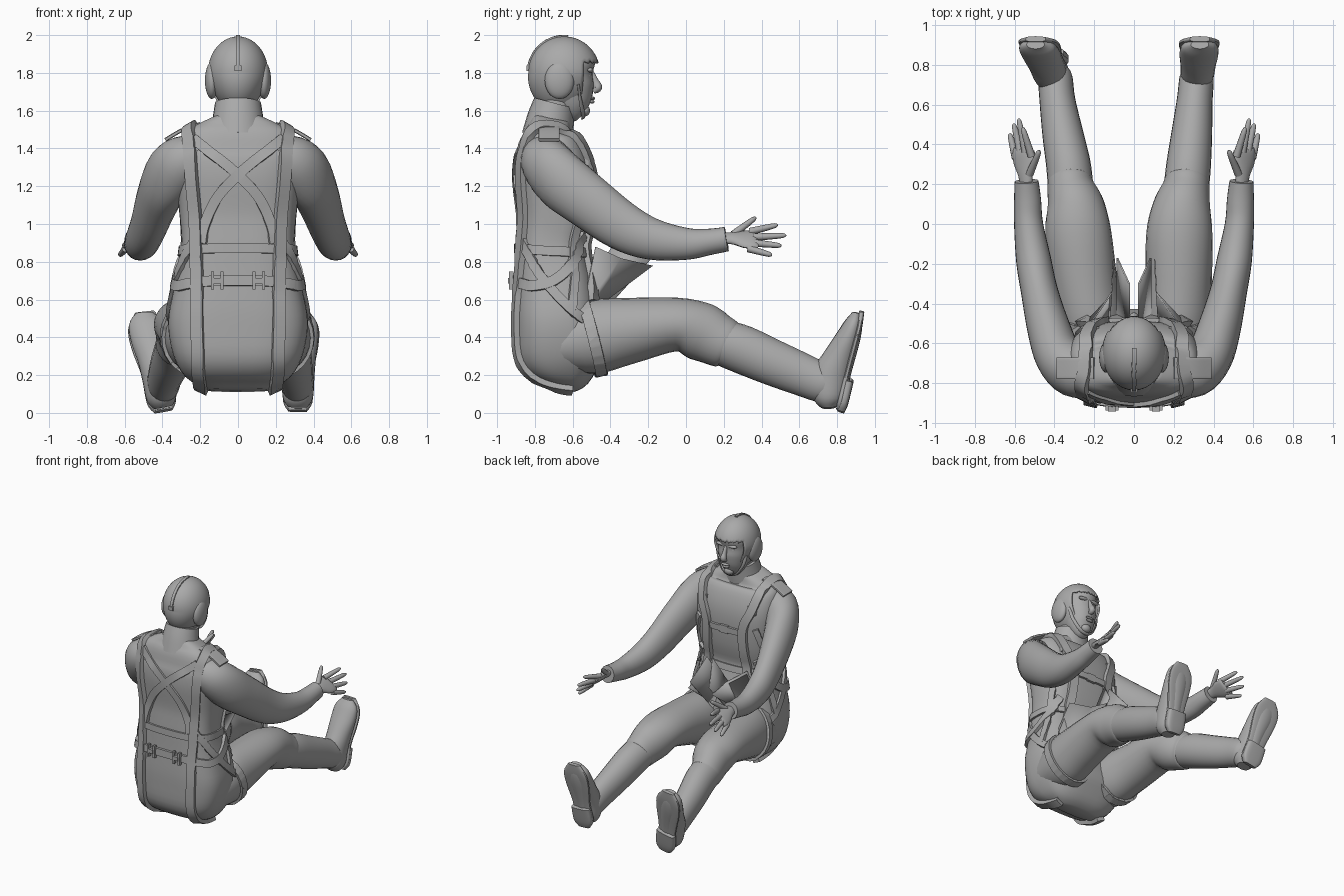
import bpy, bmesh, math
from mathutils import Matrix, Vector
from mathutils.bvhtree import BVHTree

if "Cube" in bpy.data.objects:
    bpy.data.objects.remove(bpy.data.objects["Cube"])

grey = bpy.data.materials.new("plain_grey")
grey.use_nodes = True
grey.diffuse_color = (0.4, 0.4, 0.4, 1)
grey.node_tree.nodes["Principled BSDF"].inputs["Base Color"].default_value = (0.4, 0.4, 0.4, 1)
X, Y, Z = Vector((1, 0, 0)), Vector((0, 1, 0)), Vector((0, 0, 1))
SIDES = ((1, "left"), (-1, "right"))


def finish(name, bm, angle=40):
    bmesh.ops.recalc_face_normals(bm, faces=bm.faces)
    me = bpy.data.meshes.new(name)
    bm.to_mesh(me)
    bm.free()
    ob = bpy.data.objects.new(name, me)
    bpy.context.collection.objects.link(ob)
    me.materials.append(grey)
    bpy.ops.object.select_all(action="DESELECT")
    ob.select_set(True)
    bpy.context.view_layer.objects.active = ob
    bpy.ops.object.shade_smooth_by_angle(angle=math.radians(angle))
    return ob


def spline(rows, steps):
    """Catmull-Rom resampling of rows of any width."""
    out = []
    for i in range(len(rows) - 1):
        a, b, c, d = (rows[max(i - 1, 0)], rows[i], rows[i + 1], rows[min(i + 2, len(rows) - 1)])
        for k in range(steps):
            t = k / steps
            out.append([0.5 * (2 * q + (r - p) * t + (2 * p - 5 * q + 4 * r - s) * t * t
                               + (3 * q - p - 3 * r + s) * t ** 3) for p, q, r, s in zip(a, b, c, d)])
    return out + [list(rows[-1])]


def bridge(bm, rings, closed=False):
    n = len(rings[0])
    for a, b in zip(rings, rings[1:] + (rings[:1] if closed else [])):
        for j in range(n):
            bm.faces.new((a[j], a[(j + 1) % n], b[(j + 1) % n], b[j]))
    if not closed:
        bm.faces.new(rings[0])
        bm.faces.new(rings[-1])


def tube(name, rows, up=Z, s=1, sides=24, steps=4, power=2.0):
    """Loft of rounded sections; each row is x, y, z, half width, half depth."""
    rows = spline(rows, steps)
    pts = [Vector((r[0] * s, r[1], r[2])) for r in rows]
    bm, rings = bmesh.new(), []
    for i, (p, r) in enumerate(zip(pts, rows)):
        t = (pts[min(i + 1, len(pts) - 1)] - pts[max(i - 1, 0)]).normalized()
        side = t.cross(up).normalized()
        depth = side.cross(t)
        ring = []
        for k in range(sides):
            c, d = math.cos(math.tau * k / sides), math.sin(math.tau * k / sides)
            u, v = (math.copysign(abs(e) ** (2 / power), e) for e in (c, d))
            ring.append(bm.verts.new(p + side * u * max(r[3], .002) + depth * v * max(r[4], .002)))
        rings.append(ring)
    bridge(bm, rings)
    return finish(name, bm)


def surface(ob):
    return BVHTree.FromPolygons([v.co.copy() for v in ob.data.vertices],
                                [list(p.vertices) for p in ob.data.polygons])


def strap(name, path, tree, width=.06, s=1, thick=.018, closed=False, steps=8):
    """Webbing laid on a surface along a rough path."""
    pts = [Vector((p[0] * s, p[1], p[2])) for p in spline(path, steps)]
    if closed:
        pts.pop()
    hits = [tree.find_nearest(p)[:2] for p in pts]
    n, bm, rings = len(hits), bmesh.new(), []
    for i, (p, nor) in enumerate(hits):
        a = hits[(i - 1) % n if closed else max(i - 1, 0)][0]
        b = hits[(i + 1) % n if closed else min(i + 1, n - 1)][0]
        side = (b - a).cross(nor).normalized() * width / 2
        rings.append([bm.verts.new(p + side * e + nor * h)
                      for e, h in ((-1, -.01), (1, -.01), (1, thick), (-1, thick))])
    bridge(bm, rings, closed)
    return finish(name, bm, 35)


def ball(name, loc, size):
    bm = bmesh.new()
    bmesh.ops.create_uvsphere(bm, u_segments=24, v_segments=14, radius=1)
    for v in bm.verts:
        v.co = Vector(a * b + c for a, b, c in zip(v.co, size, loc))
    return finish(name, bm)


def box(name, loc, size):
    bm = bmesh.new()
    bmesh.ops.create_cube(bm, size=1)
    for v in bm.verts:
        v.co = Vector(a * b + c for a, b, c in zip(v.co, size, loc))
    return finish(name, bm)


def plate(name, corners, s=1):
    bm = bmesh.new()
    bm.faces.new([bm.verts.new((x * s, y, z)) for x, y, z in corners])
    ob = finish(name, bm)
    ob.modifiers.new("thickness", "SOLIDIFY").thickness = .008
    return ob


# Torso with hips, jacket waistband
torso = tube("torso", [(0, -.65, .12, .16, .06), (0, -.645, .18, .265, .15), (0, -.66, .3, .34, .235),
                       (0, -.68, .48, .37, .23), (0, -.69, .66, .34, .215), (0, -.71, .87, .3, .185),
                       (0, -.69, 1.05, .31, .195), (0, -.695, 1.25, .33, .205), (0, -.71, 1.38, .33, .185),
                       (0, -.725, 1.46, .305, .145), (0, -.72, 1.51, .24, .115), (0, -.71, 1.56, .13, .1)],
             Y, sides=48, power=2.9)
body = surface(torso)
waist = [(.45 * math.cos(a), -.7 + .35 * math.sin(a), .875) for a in (math.tau * k / 16 for k in range(17))]
strap("waistband", waist, body, .05, thick=.015, closed=True)
half_belt = [(.12, -.92, .7), (.28, -.91, .69), (.36, -.83, .68), (.38, -.7, .71), (.34, -.57, .82), (.27, -.48, .93)]
strap("hip_belt", [(-x, y, z) for x, y, z in half_belt[::-1]] + half_belt, body, .055, thick=.022)

# Collar, neck and head
tube("collar", [(0, -.735, 1.46, .155, .135), (0, -.715, 1.56, .135, .125), (0, -.695, 1.64, .122, .112)], Y, steps=3)
tube("neck", [(0, -.7, 1.55, .1, .1), (0, -.67, 1.72, .1, .1)], Y)
tube("head", [(0, -.56, 1.565, .03, .03), (0, -.575, 1.585, .062, .066), (0, -.595, 1.63, .092, .1),
              (0, -.615, 1.71, .115, .13), (0, -.625, 1.78, .122, .132), (0, -.635, 1.85, .125, .155),
              (0, -.65, 1.93, .09, .11)], Y)
tube("nose", [(0, -.503, 1.81, .012, .012), (0, -.482, 1.755, .016, .02), (0, -.468, 1.722, .024, .024),
              (0, -.49, 1.7, .016, .012)], Y, sides=12)
ball("upper_lip", (0, -.493, 1.665), (.036, .012, .009))
ball("lower_lip", (0, -.497, 1.647), (.03, .012, .01))
ball("chin", (0, -.54, 1.6), (.04, .032, .032))
for s, side in SIDES:
    ball(side + "_brow", (.045 * s, -.508, 1.815), (.045, .018, .014))
    ball(side + "_eye", (.043 * s, -.517, 1.783), (.022, .012, .01))

# Flying helmet, open over the face; the sphere's pole points forward so the opening is round
bm = bmesh.new()
bmesh.ops.create_uvsphere(bm, u_segments=48, v_segments=32, radius=1, matrix=Matrix.Rotation(math.pi / 2, 4, "X"))
for v in bm.verts:
    low = max(0, -v.co.z)
    v.co = Vector((v.co.x * (.16 - .02 * low), -.645 + v.co.y * .19 - .02 * low, 1.8 + v.co.z * (.193 + .017 * low)))
gone = [f for f in bm.faces if (c := f.calc_center_median()).z < 1.6
        or (c.y + .02 * max(0, 1.8 - c.z) / .2 > -.545 and c.z < 1.86)]
bmesh.ops.delete(bm, geom=gone, context="FACES")
helmet = finish("helmet", bm)
helmet.modifiers.new("thickness", "SOLIDIFY").thickness = .012
strap("helmet_ridge", [(0, -.62, 2.02), (0, -.78, 1.97), (0, -.85, 1.88), (0, -.86, 1.82)],
      surface(helmet), .022, thick=.008)
box("ridge_clip", (0, -.835, 1.825), (.035, .02, .03))
tube("chin_strap", [(.128, -.57, 1.74, .012, .005), (.108, -.56, 1.66, .012, .005), (.06, -.545, 1.585, .012, .005),
                    (0, -.545, 1.56, .012, .005), (-.06, -.545, 1.585, .012, .005),
                    (-.108, -.56, 1.66, .012, .005), (-.128, -.57, 1.74, .012, .005)], Vector((0, -.56, 1)), sides=8)

for s, side in SIDES:
    ball(side + "_ear_pad", (.138 * s, -.67, 1.76), (.037, .078, .098))
    # Sleeve, cuff and hand
    tube(side + "_arm", [(.2, -.75, 1.37, .12, .11), (.3, -.735, 1.32, .135, .145), (.38, -.66, 1.23, .12, .155),
                         (.43, -.52, 1.12, .108, .145), (.475, -.34, .99, .093, .13),
                         (.505, -.18, .92, .088, .11), (.53, 0, .895, .073, .085),
                         (.535, .12, .905, .068, .07), (.54, .215, .92, .06, .065)], s=s)
    tilt = Vector((.78 * s, 0, -.62))
    tube(side + "_palm", [(.54, .17, .92, .025, .035), (.545, .24, .925, .024, .042), (.55, .31, .92, .023, .068),
                          (.555, .36, .915, .02, .07), (.555, .38, .915, .01, .06)], tilt, s, 16)
    tips = {"index": (.515, .34, .96, .56, .485, .995), "middle": (.545, .36, .93, .58, .53, .94),
            "ring": (.57, .355, .9, .605, .505, .885), "little": (.595, .33, .87, .625, .455, .835),
            "thumb": (.525, .25, .945, .475, .37, 1.035)}
    for finger, (a, b, c, d, e, f) in tips.items():
        base, tip = Vector((a, b, c)), Vector((d, e, f))
        rows = [(*base.lerp(tip, k), r, r) for k, r in ((0, .02), (.5, .017), (.9, .013), (1, .004))]
        tube(side + "_" + finger + "_finger", rows, X, s, 10, 2)
    tube(side + "_shoulder_board", [(.2, -.725, 1.53, .055, .01), (.3, -.725, 1.495, .055, .01),
                                    (.385, -.725, 1.445, .055, .01)], Z, s, power=6)

    # Harness webbing on the trunk
    strap(side + "_main_strap", [(.2, -.6, .1), (.205, -.78, .17), (.215, -.9, .3), (.22, -.91, .5), (.225, -.91, .7),
                                 (.235, -.9, .9), (.25, -.9, 1.1), (.262, -.9, 1.3), (.262, -.87, 1.41),
                                 (.25, -.75, 1.52), (.24, -.62, 1.48), (.22, -.5, 1.35), (.16, -.46, 1.17),
                                 (.19, -.46, .85), (.28, -.45, .6)], body, .065, s, .028)
    strap(side + "_cross_strap", [(.25, -.88, 1.46), (.13, -.91, 1.37), (0, -.91, 1.26), (-.11, -.91, 1.14),
                                  (-.18, -.9, 1.0), (-.2, -.9, .9)], body, .055, s, .018 + .003 * s)
    strap(side + "_side_strap", [(.25, -.92, .92), (.33, -.85, .82), (.38, -.73, .68), (.39, -.6, .55),
                                 (.36, -.48, .47)], body, .05, s)
    strap(side + "_flank_strap", [(.38, -.6, .55), (.36, -.57, .75), (.33, -.54, 1.0), (.27, -.47, 1.2)],
          body, .045, s)
    for dx in (-.025, .025):
        box(side + "_belt_buckle_bar", ((.11 + dx) * s, -.925, .7), (.016, .026, .095))
    box(side + "_belt_buckle_bridge", (.11 * s, -.93, .7), (.04, .024, .03))
    box(side + "_chest_buckle", (.21 * s, -.535, 1.34), (.07, .04, .06))
    # Lap flaps
    plate(side + "_lap_flap", [(.08, -.17, .83), (.02, -.3, 1.0), (.02, -.52, .7), (.08, -.45, .52)], s)
    plate(side + "_flap_wing", [(.1, -.18, .78), (.11, -.35, .82), (.2, -.48, .88), (.3, -.55, .55), (.12, -.5, .54)], s)

strap("chest_strap", [(-.16, -.45, 1.16), (0, -.45, 1.16), (.16, -.45, 1.16)], body, .045)
box("chest_clasp", (0, -.485, 1.16), (.07, .03, .06))

# Legs: trousers, thigh straps, boots; the right foot turns outward
for s, side, knee, shin, ankle, toe in ((1, "left", .228, .265, .315, .33), (-1, "right", .28, .32, .395, .49)):
    mid = (knee + .22) / 2
    thigh = tube(side + "_thigh", [(.2, -.68, .36, .15, .14), (.215, -.5, .4, .17, .195), (mid, -.3, .435, .168, .175),
                                   (knee, -.05, .468, .166, .142), (knee + .012, .08, .43, .147, .155),
                                   (shin - .005, .17, .385, .122, .14), (shin, .215, .365, .114, .13),
                                   (shin, .235, .355, .1, .11)], s=s)
    ring = [(.215 + .3 * math.cos(a), -.5 - .07 * math.sin(a), .4 + .3 * math.sin(a))
            for a in (math.tau * k / 12 for k in range(13))]
    strap(side + "_thigh_strap", ring, surface(thigh), .06, s, closed=True)
    tube(side + "_boot_shaft", [(shin, .2, .37, .114, .122), (shin + .01, .3, .335, .112, .128),
                                ((shin + ankle) / 2, .45, .27, .103, .122), (ankle - .01, .62, .2, .09, .112),
                                (ankle, .74, .15, .085, .1), (ankle, .79, .13, .06, .06)], s=s)

    def foot(k):
        return ankle + (toe - ankle) * k
    tube(side + "_foot", [(foot(.0), .755, .03, .05, .04), (foot(.1), .755, .08, .08, .085),
                          (foot(.3), .768, .19, .085, .1), (foot(.5), .81, .29, .09, .085),
                          (foot(.8), .86, .4, .098, .065), (foot(1), .89, .48, .088, .046),
                          (foot(1.05), .902, .53, .045, .022)], Y, s)
    tube(side + "_sole", [(foot(0), .81, .02, .05, .015), (foot(.1), .82, .07, .078, .018),
                          (foot(.4), .85, .2, .075, .016), (foot(.75), .892, .36, .1, .016),
                          (foot(.95), .918, .46, .097, .015), (foot(1.05), .93, .535, .05, .014)], Y, s, power=3)
    tube(side + "_heel", [(foot(0), .82, .01, .05, .02), (foot(.1), .835, .06, .078, .025),
                          (foot(.35), .862, .17, .076, .025)], Y, s, power=3.5)
